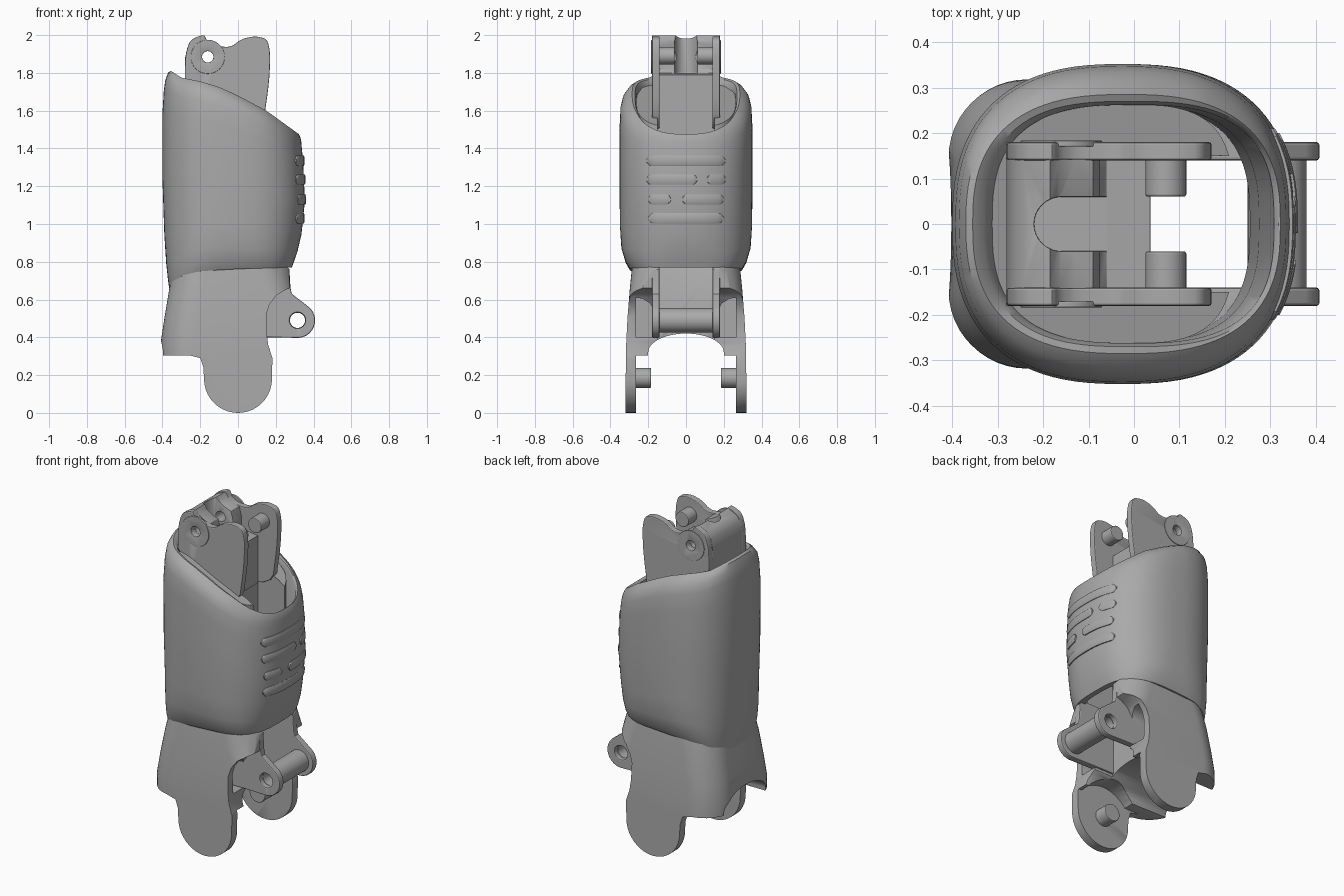
import bpy, bmesh, math
from mathutils import Vector

cube = bpy.data.objects.get("Cube")
if cube:
    bpy.data.objects.remove(cube, do_unlink=True)

grey = bpy.data.materials.new("plain_grey")
grey.use_nodes = True
grey.diffuse_color = (0.4, 0.4, 0.4, 1)
grey.node_tree.nodes["Principled BSDF"].inputs["Base Color"].default_value = (0.4, 0.4, 0.4, 1)


def finish(name, bm):
    bmesh.ops.recalc_face_normals(bm, faces=bm.faces)
    me = bpy.data.meshes.new(name)
    bm.to_mesh(me)
    bm.free()
    ob = bpy.data.objects.new(name, me)
    bpy.context.collection.objects.link(ob)
    me.materials.append(grey)
    shade(ob)
    return ob


def shade(ob):
    bpy.ops.object.select_all(action='DESELECT')
    ob.select_set(True)
    bpy.context.view_layer.objects.active = ob
    bpy.ops.object.shade_smooth_by_angle(angle=math.radians(35))


def soften(pts, rounds=2):
    # corner cutting turns a few points into a rounded outline
    for _ in range(rounds):
        out = []
        for a, b in zip(pts, pts[1:] + pts[:1]):
            a, b = Vector(a), Vector(b)
            out += [a.lerp(b, 0.2), a.lerp(b, 0.8)]
        pts = out
    return pts


def extrude(name, pts, lo, hi, axis='y'):
    # outline in (x, z) pushed along y, or in (y, z) pushed along x
    bm = bmesh.new()
    place = (lambda p, d: (p[0], d, p[1])) if axis == 'y' else (lambda p, d: (d, p[0], p[1]))
    face = bm.faces.new([bm.verts.new(place(p, lo)) for p in pts])
    moved = bmesh.ops.extrude_face_region(bm, geom=[face])["geom"]
    step = (0, hi - lo, 0) if axis == 'y' else (hi - lo, 0, 0)
    bmesh.ops.translate(bm, vec=step, verts=[v for v in moved if isinstance(v, bmesh.types.BMVert)])
    return finish(name, bm)


def box(name, x0, x1, y0, y1, z0, z1):
    return extrude(name, [(x0, z0), (x1, z0), (x1, z1), (x0, z1)], y0, y1)


def rod(name, x, z, r, y0, y1):
    n = 40
    return extrude(name, [(x + r * math.cos(i * math.tau / n), z + r * math.sin(i * math.tau / n))
                          for i in range(n)], y0, y1)


def loft(name, rings, closed=False):
    bm = bmesh.new()
    loops = [[bm.verts.new(p) for p in ring] for ring in rings]
    pairs = list(zip(loops, loops[1:]))
    if closed:
        pairs.append((loops[-1], loops[0]))
    else:
        bm.faces.new(loops[0])
        bm.faces.new(loops[-1])
    for a, b in pairs:
        for i in range(len(a)):
            j = (i + 1) % len(a)
            bm.faces.new((a[i], a[j], b[j], b[i]))
    return finish(name, bm)


def combine(ob, *tools, op='DIFFERENCE', bevel=0.0):
    for t in tools:
        t.hide_render = True
        m = ob.modifiers.new("cut", 'BOOLEAN')
        m.object, m.operation, m.solver = t, op, 'EXACT'
    if bevel:
        b = ob.modifiers.new("soft_edge", 'BEVEL')
        b.width, b.segments, b.limit_method = bevel, 2, 'ANGLE'
        b.angle_limit = math.radians(40)
    dg = bpy.context.evaluated_depsgraph_get()
    me = bpy.data.meshes.new_from_object(ob.evaluated_get(dg))
    ob.modifiers.clear()
    ob.data = me
    for t in tools:
        bpy.data.objects.remove(t, do_unlink=True)
    shade(ob)
    return ob


def curve_at(table, x):
    if x <= table[0][0]:
        return table[0][1]
    for (a, u), (b, v) in zip(table, table[1:]):
        if x <= b:
            return u + (v - u) * (x - a) / (b - a)
    return table[-1][1]


def oval(x0, x1, yh, n=96, power=2.5):
    pts = []
    for i in range(n):
        c, s = math.cos(i * math.tau / n), math.sin(i * math.tau / n)
        pts.append(((x0 + x1) / 2 + (x1 - x0) / 2 * math.copysign(abs(c) ** (2 / power), c),
                    yh * math.copysign(abs(s) ** (2 / power), s)))
    return pts


# Outer sleeve: hollow, slanted top rim, lower edge dipping at the back
RIM = [(-.37, 1.82), (-.3, 1.775), (-.2, 1.755), (-.1, 1.725), (0, 1.68), (.15, 1.6), (.33, 1.47)]
HEM = [(-.37, .65), (-.34, .69), (-.29, .73), (-.2, .75), (0, .762), (.28, .77)]
levels = [(0, -.364, .285, .298, 3.2), (.04, -.37, .296, .32, 3), (.12, -.38, .315, .342, 2.7),
          (.25, -.39, .336, .35, 2.5), (.5, -.4, .354, .352, 2.5), (.8, -.4, .345, .352, 2.5),
          (.9, -.393, .338, .347, 2.5), (.95, -.385, .335, .335, 2.5), (.985, -.37, .33, .31, 2.5),
          (1, -.355, .322, .285, 2.6), (.995, -.33, .318, .27, 2.8), (.97, -.312, .308, .262, 2.8),
          (.5, -.305, .275, .26, 2.8), (0, -.305, .255, .26, 2.8)]


def sleeve_ring(t, x0, x1, yh, power):
    return [(x, y, curve_at(HEM, x) + t * (curve_at(RIM, x) - curve_at(HEM, x)))
            for x, y in oval(x0, x1, yh, power=power)]


loft("sleeve", [sleeve_ring(*v) for v in levels], closed=True)


# Raised grip strips wrapped around the sleeve front
def strip(name, z, y0, y1):
    xmax = curve_at([(.77, .28), (.95, .336), (1.12, .354), (1.33, .345), (1.47, .335)], z)
    rings, n = [], 24
    for i in range(n + 1):
        y = y0 + (y1 - y0) * i / n
        end = min(y - y0, y1 - y)
        h = .027 * math.sqrt(max(.05, 1 - max(0, 1 - end / .027) ** 2))
        x = -.025 + (xmax + .025) * (1 - (abs(y) / .35) ** 2.5) ** .4
        rings.append([(x - .02, y, z - h), (x + .004, y, z - h), (x + .007, y, z - h * .8),
                      (x + .007, y, z + h * .8), (x + .004, y, z + h), (x - .02, y, z + h)])
    loft(name, rings)


for k, (z, spans) in enumerate([(1.03, [(-.2, .2)]), (1.13, [(-.2, -.08), (-.02, .2)]),
                                (1.235, [(-.21, .06), (.11, .21)]), (1.335, [(-.21, .21)])]):
    for j, (a, b) in enumerate(spans):
        strip(f"grip_strip_{k}_{j}", z, a, b)

# Inner liner around the open shaft, its top running just below the slanted rim
plan = oval(-.312, .22, .264, power=3.5)
liner = loft("liner", [[(x, y, .78) for x, y in plan], [(x, y, curve_at(RIM, x) - .035) for x, y in plan]])
combine(liner, box("shaft_cutter", .03, .5, -.15, .15, .5, 2))

# Lower shell: rounded back, flat cheeks ending in round lobes
outline = [(-.5, .785), (-.5, .305), (-.26, .305), (-.2, .29), (-.183, .24)]
outline += [(.18 * math.cos(a), .18 + .18 * math.sin(a))
            for a in [math.pi * (1 + i / 20) for i in range(21)]]
outline += [(.182, .29), (.16, .36), (.152, .42), (.15, .52), (.165, .57), (.2, .62), (.24, .645),
            (.272, .66), (.272, .76), (.25, .785)]


def shell_ring(z, x0, x1, yh, r):
    back = [(x0 + r - r * math.cos(a), yh - r + r * math.sin(a)) for a in [i * math.pi / 24 for i in range(13)]]
    front = [(x1 - r + r * math.sin(a), yh - r + r * math.cos(a)) for a in [i * math.pi / 24 for i in range(13)]]
    half = back + front
    return [(x, y, z) for x, y in half] + [(x, -y, z) for x, y in reversed(half)]


shell = loft("lower_shell", [shell_ring(*v) for v in [
    (-.1, -.43, .5, .322, .17), (.31, -.405, .48, .318, .17), (.38, -.408, .45, .316, .17),
    (.5, -.39, .4, .31, .17), (.65, -.365, .31, .298, .17), (.76, -.345, .285, .287, .18),
    (.9, -.33, .25, .27, .2)]])
arch = [(-.2, .2), (.2, .2)] + [(.2 * math.cos(a), .32 + .1 * math.sin(a))
                               for a in [i * math.pi / 24 for i in range(25)]]
pocket = [(.17, .4), (.266, .4), (.266, .61), (.23, .605), (.19, .58), (.17, .54)]
combine(shell, extrude("profile_cutter", outline, -.5, .5), op='INTERSECT')
combine(shell, box("cheek_gap_cutter", -.6, .6, -.266, .266, -.2, .304),
        rod("joint_cutter", 0, .18, .2, -.266, .266),
        extrude("arch_cutter", arch, -.6, .6, 'x'),
        box("shaft_cutter", .03, .6, -.15, .15, .1, 1),
        extrude("pocket_cutter_a", pocket, .0, .6, 'x'),
        extrude("pocket_cutter_b", [(-y, z) for y, z in pocket], .0, .6, 'x'), bevel=.004)

# Mirrored plates, ears and pins
ear = [(-.02, .785), (-.02, .4), (.16, .4)]
ear += [(.315 + .093 * math.cos(a), .49 + .093 * math.sin(a))
        for a in [math.radians(-95 + 7.5 * i) for i in range(20)]]
ear += [(.285, .63), (.278, .66), (.272, .76), (.25, .785)]
cheek = soften([(-.28, 1.5), (-.283, 1.88), (-.255, 1.975), (-.18, 2.005), (-.165, 1.97), (-.13, 1.945),
                (-.04, 1.935), (.02, 1.98), (.09, 1.995), (.155, 1.98), (.172, 1.9), (.165, 1.75), (.13, 1.5)])
for side, s in (("left", 1), ("right", -1)):
    def span(a, b):
        return sorted((s * a, s * b))
    combine(extrude(f"{side}_ear", ear, *span(.14, .18)),
            rod("hole_cutter", .315, .49, .042, -.5, .5), bevel=.006)
    combine(extrude(f"{side}_top_plate", cheek, *span(.14, .18)),
            rod("hole_cutter", -.16, 1.885, .03, -.5, .5), bevel=.005)
    combine(rod(f"{side}_boss", -.16, 1.885, .09, *span(.17, .184)),
            rod("hole_cutter", -.16, 1.885, .03, -.5, .5), bevel=.003)
    combine(rod(f"{side}_top_pin", .07, 1.89, .045, *span(.06, .15)), bevel=.005)
    combine(rod(f"{side}_foot_pin", 0, .185, .053, *span(.185, .28)), bevel=.005)

# Hollow cross tube between the ears
combine(rod("cross_tube", .315, .49, .065, -.15, .15), rod("hole_cutter", .315, .49, .04, -.5, .5))

# Top knuckle with its hooked back and central slot
hook = [(-.28, 1.5), (-.28, 1.88), (-.268, 1.935), (-.245, 1.97), (-.185, 1.998), (-.165, 1.97), (-.13, 1.95),
        (-.09, 1.935), (-.075, 1.88), (-.075, 1.82), (-.06, 1.8), (.036, 1.79), (.036, 1.5)]
combine(extrude("top_knuckle", hook, -.142, .142),
        box("slot_cutter", -.16, .2, -.06, .06, 1.8, 2.2), rod("hole_cutter", -.16, 1.885, .03, -.5, .5),
        loft("slot_end_cutter", [[(x, y, z) for x, y in oval(-.22, -.1, .06, 32, 2)] for z in (1.8, 2.2)]),
        bevel=.005)
